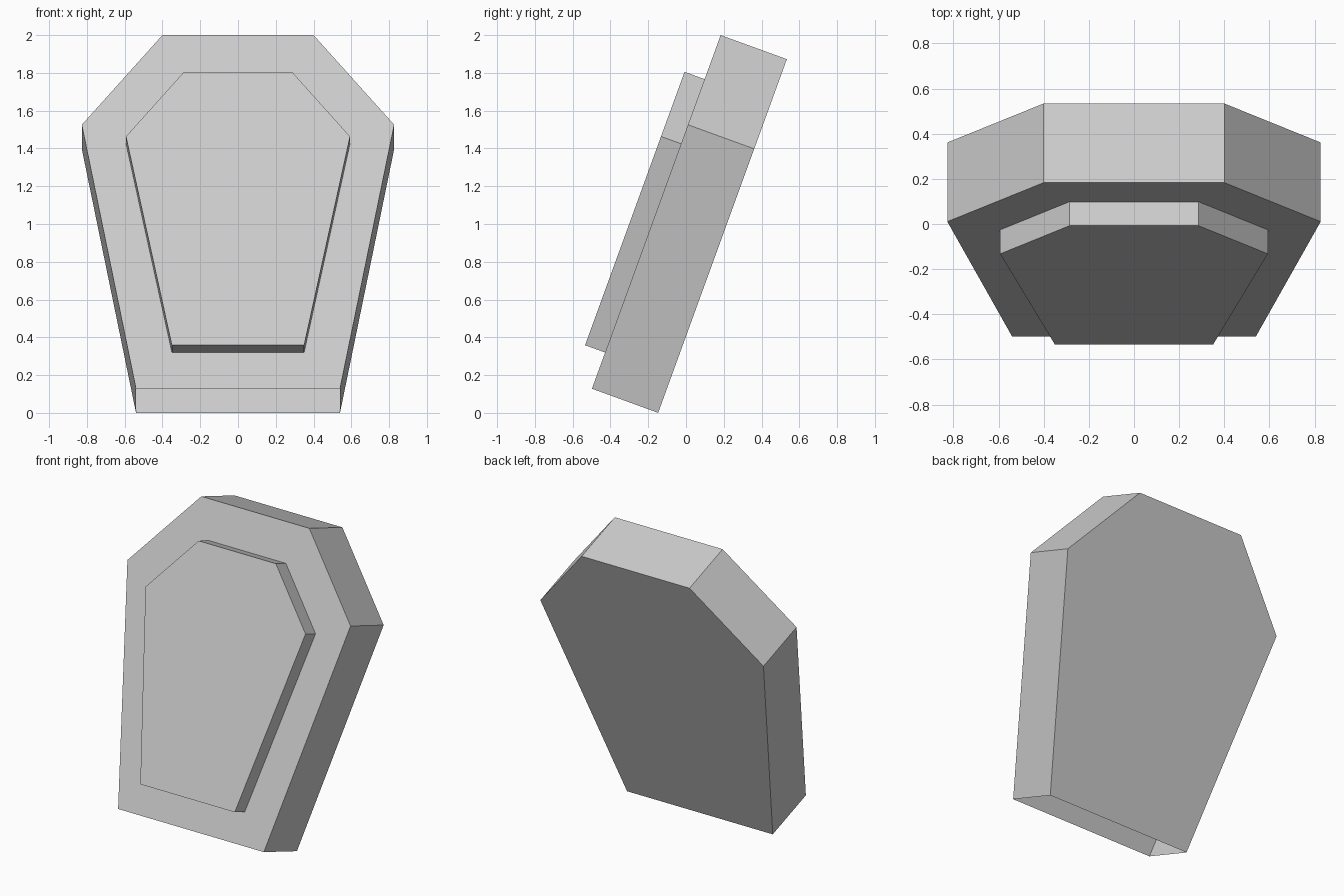
import bpy
import bmesh
from math import radians
from mathutils import Matrix, Vector

cube = bpy.data.objects.get("Cube")
if cube:
    bpy.data.objects.remove(cube, do_unlink=True)

# One plain grey for the whole model
GREY = (0.604, 0.604, 0.604, 1)
grey = bpy.data.materials.new("light_grey")
grey.use_nodes = True
grey.diffuse_color = GREY
grey.node_tree.nodes["Principled BSDF"].inputs["Base Color"].default_value = GREY

# The slab leans back; its local origin is the lower front edge
LEAN = Matrix.Translation((0, -0.498, 0.128)) @ Matrix.Rotation(radians(-20), 4, "X")


def coffin_slab(name, half_outline, front, back, open_normal):
    """Extrude a mirrored six-sided outline and leave one side open."""
    outline = half_outline + [(-x, z) for x, z in reversed(half_outline)]
    bm = bmesh.new()
    face = bm.faces.new([bm.verts.new((x, front, z)) for x, z in outline])
    extruded = bmesh.ops.extrude_face_region(bm, geom=[face], use_keep_orig=True)
    moved = [v for v in extruded["geom"] if isinstance(v, bmesh.types.BMVert)]
    bmesh.ops.translate(bm, verts=moved, vec=(0, back - front, 0))
    bmesh.ops.recalc_face_normals(bm, faces=bm.faces[:])
    bm.normal_update()
    hidden = [f for f in bm.faces if f.normal.dot(Vector(open_normal)) > 0.99]
    bmesh.ops.delete(bm, geom=hidden, context="FACES_ONLY")
    bm.transform(LEAN)
    mesh = bpy.data.meshes.new(name)
    bm.to_mesh(mesh)
    bm.free()
    mesh.materials.append(grey)
    obj = bpy.data.objects.new(name, mesh)
    bpy.context.collection.objects.link(obj)
    return obj


# Hollow body, open at the foot
coffin_slab("coffin_body", [(0.54, 0), (0.827, 1.487), (0.40, 1.992)],
            0, 0.373, (0, 0, -1))

# Raised lid panel, its back resting on the body
coffin_slab("lid_panel", [(0.35, 0.204), (0.593, 1.38), (0.286, 1.744)],
            -0.113, 0, (0, 1, 0))
